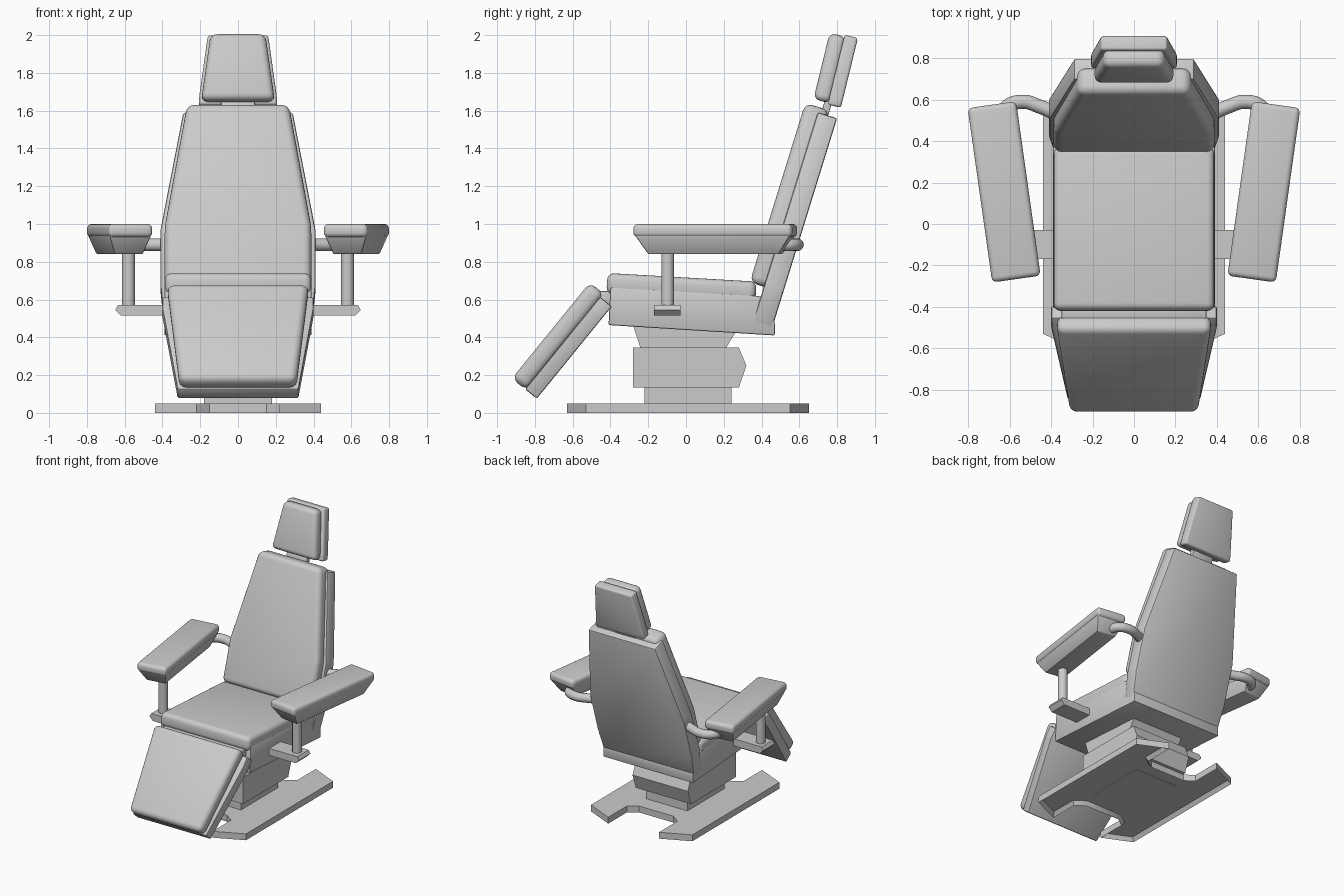
import bpy, bmesh
from math import radians
from mathutils import Matrix, Vector

if "Cube" in bpy.data.objects:
    bpy.data.objects.remove(bpy.data.objects["Cube"])

ID = Matrix.Identity(4)
SIDE = Matrix(((0, 0, 1, 0), (1, 0, 0, 0), (0, 1, 0, 0), (0, 0, 0, 1)))  # profile (y, z), depth x
FRONT = Matrix.Rotation(radians(90), 4, 'X')                             # profile (x, z), depth -y


def sym(half):
    """Complete a right-half outline across x = 0."""
    return half + [(-x, y) for x, y in reversed(half)]


def rect(hx, hy):
    return [(hx, -hy), (hx, hy), (-hx, hy), (-hx, -hy)]


def lean(y, z, deg):
    """Plane through (y, z): local Y climbs at deg, local Z faces the sitter."""
    return Matrix.Translation((0, y, z)) @ Matrix.Rotation(radians(deg), 4, 'X')


def prism(name, pts, t0, t1, mat=ID, bevel=0, seg=3, foot=(1, 1), hollow=0, mirror=False):
    bm = bmesh.new()
    low = [bm.verts.new((x * foot[0], y * foot[1], t0)) for x, y in pts]
    top = [bm.verts.new((x, y, t1)) for x, y in pts]
    bottom = bm.faces.new(low[::-1])
    bm.faces.new(top)
    n = len(pts)
    for i in range(n):
        j = (i + 1) % n
        bm.faces.new((low[i], low[j], top[j], top[i]))
    bmesh.ops.recalc_face_normals(bm, faces=bm.faces[:])
    if hollow:
        bmesh.ops.inset_region(bm, faces=[bottom], thickness=0.02, depth=-hollow,
                               use_even_offset=True)
    if bevel:
        bmesh.ops.bevel(bm, geom=bm.edges[:], offset=bevel, segments=seg, profile=0.5,
                        affect='EDGES', clamp_overlap=True)
    bm.transform(mat)
    me = bpy.data.meshes.new(name)
    bm.to_mesh(me)
    bm.free()
    ob = bpy.data.objects.new(name, me)
    bpy.context.collection.objects.link(ob)
    finish(ob, mirror)
    return ob


def finish(ob, mirror=False):
    bpy.ops.object.select_all(action='DESELECT')
    ob.select_set(True)
    bpy.context.view_layer.objects.active = ob
    bpy.ops.object.shade_smooth_by_angle(angle=radians(32))
    if mirror:
        ob.modifiers.new("mirror", 'MIRROR').use_mirror_merge = False


# floor plate: notched front and back, hollow underneath
leg = [(0.15, -0.35), (0.22, -0.40), (0.22, -0.63), (0.44, -0.53),
       (0.44, 0.55), (0.22, 0.65), (0.22, 0.42), (0.15, 0.37)]
prism("floor_plate", sym(leg), 0, 0.05, hollow=0.03)

# pedestal
prism("pedestal_column", [(-0.22, 0.025), (0.24, 0.025), (0.24, 0.15), (-0.22, 0.15)],
      -0.18, 0.18, SIDE)
prism("pedestal_housing", [(-0.28, 0.135), (0.28, 0.135), (0.32, 0.25), (0.28, 0.345), (-0.28, 0.345)],
      -0.24, 0.24, SIDE)
prism("pedestal_neck", [(-0.24, 0.34), (0.21, 0.34), (0.27, 0.44), (-0.285, 0.48)],
      -0.22, 0.22, SIDE)

# seat
prism("seat_base", [(-0.41, 0.465), (0.47, 0.41), (0.47, 0.48), (0.42, 0.61), (0.37, 0.62), (-0.40, 0.665)],
      -0.39, 0.39, SIDE, 0.008, 2)
prism("seat_cushion", sym([(0.388, -0.01), (0.388, 0.78)]), -0.03, 0.08, lean(-0.41, 0.66, -3.3), 0.035, 4)
prism("footrest_hinge", [(-0.47, 0.56), (-0.39, 0.56), (-0.39, 0.645), (-0.46, 0.645)],
      -0.35, 0.35, SIDE, 0.008, 2)

# footrest
foot = lean(-0.79, 0.075, 50.9)
prism("footrest_frame", sym([(0.32, 0), (0.40, 0.55), (0.40, 0.63)]), 0, 0.08, foot, 0.01, 2)
prism("footrest_cushion", sym([(0.31, 0.0), (0.375, 0.655)]), 0.07, 0.17, foot, 0.038, 4)

# backrest
back = lean(0.455, 0.445, 72.8)
prism("backrest_frame", sym([(0.39, 0), (0.41, 0.2), (0.41, 0.52), (0.29, 1.167)]),
      0, 0.107, back, 0.012, 2)
prism("backrest_cushion", sym([(0.388, 0.2), (0.388, 0.52), (0.27, 1.195)]),
      0.05, 0.185, back, 0.04, 4)

# headrest
head = lean(0.82, 1.615, 76.3)
prism("headrest_post", sym([(0.09, 1.1), (0.09, 1.29)]), 0.05, 0.09, back, 0.006, 2)
prism("headrest_frame", sym([(0.208, 0), (0.205, 0.05), (0.16, 0.38)]), 0, 0.072, head, 0.014, 3)
prism("headrest_cushion", sym([(0.195, 0.01), (0.145, 0.372)]), 0.06, 0.152, head, 0.035, 4)

# armrests, toed in toward the front
arm = Matrix.Translation((0.627, 0.155, 0)) @ Matrix.Rotation(radians(-8), 4, 'Z')
prism("armrest_pad", rect(0.118, 0.425), 0.93, 1.0, arm, 0.025, 4, mirror=True)
prism("armrest_shell", rect(0.112, 0.415), 0.84, 0.94, arm, 0.008, 2, foot=(0.67, 0.84), mirror=True)
prism("armrest_bracket", [(0.38, 0.515), (0.62, 0.515), (0.65, 0.545), (0.635, 0.57), (0.38, 0.57)],
      0.03, 0.17, FRONT, mirror=True)

# armrest posts
bpy.ops.mesh.primitive_cylinder_add(vertices=24, radius=0.034, depth=0.30, location=(0, 0, 0))
post = bpy.context.object
post.name = "armrest_post"
post.data.transform(Matrix.Translation((0.58, -0.097, 0.71)))
finish(post, True)

# bent tubes joining the armrests to the backrest
for s, label in ((1, "right"), (-1, "left")):
    cu = bpy.data.curves.new("arm_tube_" + label, 'CURVE')
    cu.dimensions = '3D'
    cu.bevel_depth = 0.034
    cu.bevel_resolution = 4
    cu.use_fill_caps = True
    cu.resolution_u = 8
    sp = cu.splines.new('BEZIER')
    path = [(0.37, 0.53), (0.45, 0.565), (0.54, 0.59), (0.62, 0.56), (0.645, 0.48)]
    sp.bezier_points.add(len(path) - 1)
    for p, (x, y) in zip(sp.bezier_points, path):
        p.co = Vector((s * x, y, 0.89))
        p.handle_left_type = p.handle_right_type = 'AUTO'
    ob = bpy.data.objects.new("arm_tube_" + label, cu)
    bpy.context.collection.objects.link(ob)
